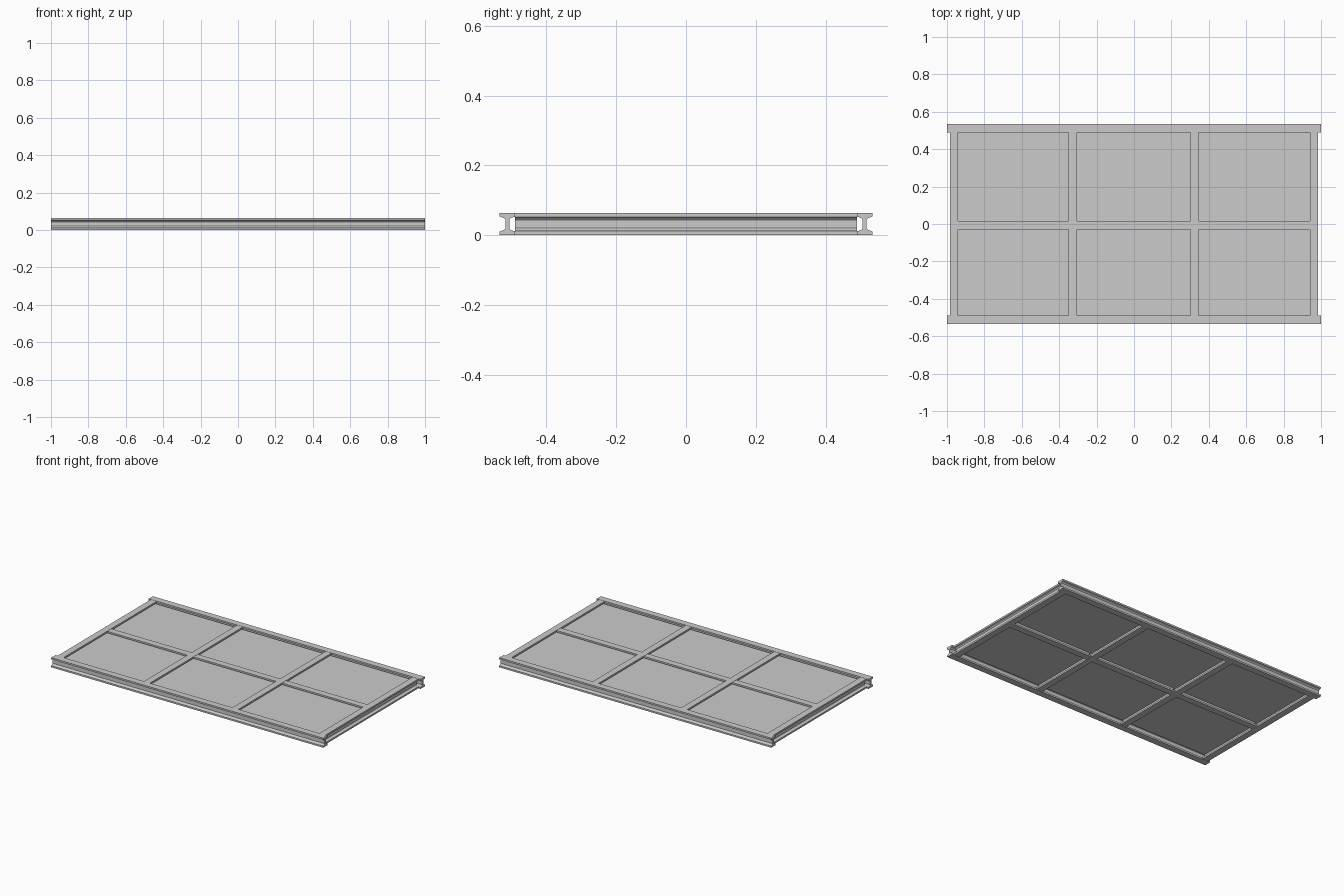
import bpy, bmesh
from mathutils import Vector

if "Cube" in bpy.data.objects:
    bpy.data.objects.remove(bpy.data.objects["Cube"])

H = 0.064   # overall beam height
W = 0.044   # flange width


def i_profile(w, h):
    """I-beam section (across, up), with tapered flange roots."""
    e, r, t = 0.011, 0.017, 0.0055
    right = [(w/2, 0), (w/2, e), (t + 0.004, r - 0.002), (t, r + 0.003),
             (t, h - r - 0.003), (t + 0.004, h - r + 0.002), (w/2, h - e), (w/2, h)]
    return right + [(-a, b) for a, b in reversed(right)]


def beam(name, axis, offset, start, end, w=W, z0=0.0, h=H):
    """Sweep the I section along x or y."""
    bm = bmesh.new()
    rings = []
    for s in (start, end):
        ring = []
        for a, b in i_profile(w, h):
            co = (s, offset + a, z0 + b) if axis == 'x' else (offset + a, s, z0 + b)
            ring.append(bm.verts.new(co))
        rings.append(ring)
    n = len(rings[0])
    for i in range(n):
        j = (i + 1) % n
        bm.faces.new((rings[0][i], rings[0][j], rings[1][j], rings[1][i]))
    bm.faces.new(rings[0])
    bm.faces.new(rings[1])
    bmesh.ops.recalc_face_normals(bm, faces=bm.faces)
    finish(name, bm)


def box(name, lo, hi):
    bm = bmesh.new()
    bmesh.ops.create_cube(bm, size=1)
    lo, hi = Vector(lo), Vector(hi)
    for v in bm.verts:
        v.co = Vector([(lo[k] + hi[k]) / 2 + v.co[k] * (hi[k] - lo[k]) for k in range(3)])
    finish(name, bm)


def finish(name, bm):
    me = bpy.data.meshes.new(name)
    bm.to_mesh(me)
    bm.free()
    bpy.context.collection.objects.link(bpy.data.objects.new(name, me))


# Long side beams
for label, y in (("front", -0.512), ("back", 0.512)):
    beam(f"{label}_long_beam", 'x', y, -1.0, 1.0)

# End and intermediate cross beams, stopping at the long beam flanges
cross = (-0.963, -0.328, 0.323, 0.963)
for i, x in enumerate(cross):
    beam(f"cross_beam_{i}", 'y', x, -0.49, 0.49, z0=0.001, h=H - 0.002)

# Centre beam segments and the two rows of floor panels
MID = -0.007
for i, (a, b) in enumerate(zip(cross, cross[1:])):
    beam(f"centre_beam_{i}", 'x', MID, a + W/2, b - W/2, z0=0.002, h=H - 0.004)
    for label, y0, y1 in (("front", -0.49, MID), ("back", MID, 0.49)):
        box(f"{label}_panel_{i}", (a, y0, 0.036), (b, y1, 0.045))
